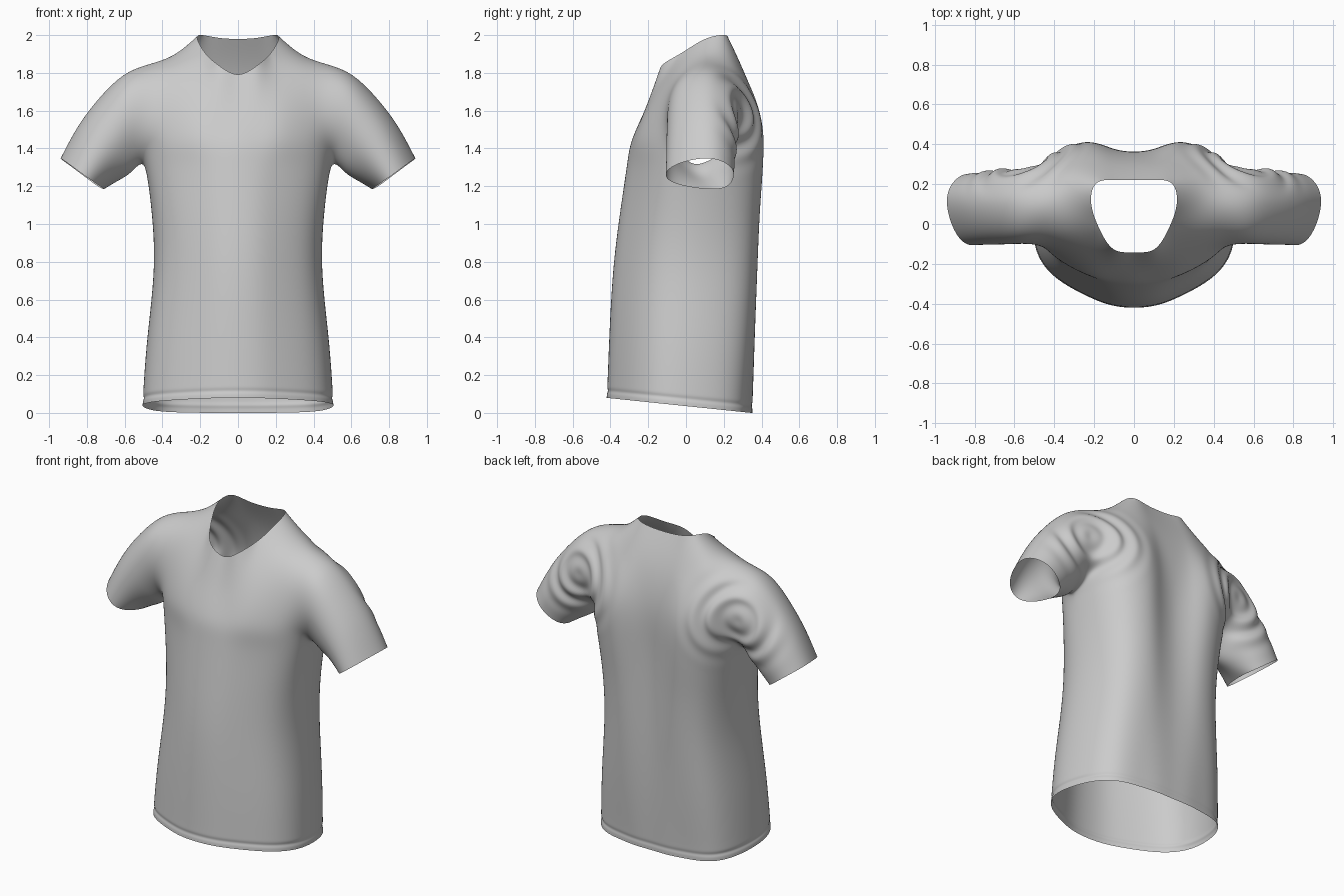
import bpy, bmesh, math
from mathutils import Vector as V

if "Cube" in bpy.data.objects:
    bpy.data.objects.remove(bpy.data.objects["Cube"])

# torso rings: z, half width, front depth, back depth, shoulder-blade bulge, tilt, side seam y
RINGS = [(.036, .505, .42, .35, 0, .104, -.03), (.13, .50, .415, .353, 0, .09, -.025),
         (.40, .48, .405, .36, .012, .04, -.01), (.75, .446, .385, .36, .03, .01, .015),
         (1.05, .457, .35, .358, .045, 0, .035), (1.31, .495, .312, .36, .06, 0, .05)]
# per column: fraction of width, front fraction, back fraction, bulge weight
COLS = [(0, 1, 1, 0), (.22, .97, 1, .3), (.45, .86, .96, 1),
        (.74, .65, .85, .8), (.93, .38, .52, .3), (1, 0, 0, 0)]
# upper columns from centre to armhole: front chest, over the shoulder, down the back
NECK0 = [(0, -.285, 1.45), (0, -.21, 1.62), (0, -.14, 1.79), None,
         (0, .22, 1.98), (0, .31, 1.78), (0, .36, 1.55)]
NECK1 = [(.11, -.275, 1.45), (.11, -.205, 1.63), (.1, -.13, 1.84), None,
         (.1, .22, 1.985), (.11, .31, 1.79), (.11, .37, 1.55)]
NECK2 = [(.23, -.25, 1.46), (.22, -.17, 1.67), (.17, -.03, 1.9), (.215, .1, 1.98),
         (.19, .205, 2.0), (.21, .31, 1.79), (.22, .40, 1.56)]
SHOULDER = [(.36, -.185, 1.46), (.34, -.13, 1.67), (.33, -.03, 1.83), (.34, .1, 1.89),
            (.34, .21, 1.87), (.36, .30, 1.75), (.36, .375, 1.55)]
YOKE = [(.45, -.12, 1.46), (.45, -.105, 1.63), (.46, -.04, 1.77), (.47, .08, 1.845),
        (.47, .2, 1.81), (.46, .29, 1.69), (.45, .315, 1.5)]
ARMHOLE = [(.53, -.06, 1.42), (.56, -.10, 1.57), (.58, -.05, 1.73), (.6, .08, 1.79),
           (.6, .2, 1.75), (.57, .275, 1.62), (.53, .23, 1.42)]
CUFF = [(.71, .12, 1.185), (.745, -.04, 1.21), (.81, -.105, 1.255), (.885, -.06, 1.31),
        (.935, .07, 1.345), (.925, .18, 1.335), (.85, .25, 1.28), (.75, .225, 1.205)]


def half_ring(z, w, yf, yb, blade, tilt, ys):
    front, back = [], []
    for fx, f, b, g in COLS:
        for row, y in ((front, ys - f * (yf + ys)), (back, ys + b * (yb - ys) + blade * g)):
            row.append(V((fx * w, y, z - tilt * y)))
    return front, back


bm = bmesh.new()


def patch(a, b):
    """Quads on both sides of the body between two rows of points."""
    for k in range(len(a) - 1):
        pts = (a[k], a[k + 1], b[k + 1], b[k])
        if None in pts:
            continue
        for s in (1, -1):
            bm.faces.new([bm.verts.new((p[0] * s, p[1], p[2])) for p in pts])


# torso tube
halves = [half_ring(*r) for r in RINGS]
loops = [f + b[-2::-1] for f, b in halves]
for lo, hi in zip(loops, loops[1:]):
    patch(lo, hi)

# chest, shoulders and back, leaving the neck open
front, back = halves[-1]
cols = [[front[i]] + c + [back[i]] for i, c in
        enumerate((NECK0, NECK1, NECK2, SHOULDER, YOKE, ARMHOLE))]
for a, b in zip(cols, cols[1:]):
    patch(a, b)

# sleeves
root = [V(p) for p in cols[-1][:8]]
sleeve = []
for t in (0, .33, .67, 1):
    loop = []
    for j, (p, q) in enumerate(zip(root, CUFF)):
        puff = .03 * math.sin(math.pi * t) * (1 - math.cos(j * math.pi / 4)) / 2
        loop.append(p.lerp(V(q), t) + V((puff * .7, 0, puff)))
    sleeve.append(loop + loop[:1])
for a, b in zip(sleeve, sleeve[1:]):
    patch(a, b)

bmesh.ops.remove_doubles(bm, verts=bm.verts, dist=.0005)
bmesh.ops.recalc_face_normals(bm, faces=bm.faces)
cage = bpy.data.meshes.new("shirt_cage")
bm.to_mesh(cage)
bm.free()
shirt = bpy.data.objects.new("shirt", cage)
bpy.context.collection.objects.link(shirt)
sub = shirt.modifiers.new("smooth_cloth", 'SUBSURF')
sub.levels = sub.render_levels = 4


def evaluated():
    cage.update()
    dg = bpy.context.evaluated_depsgraph_get()
    dg.update()
    return bpy.data.meshes.new_from_object(shirt.evaluated_get(dg))


# push the cage outward so the smoothed cloth passes through the given points
target = [v.co.copy() for v in cage.vertices]
for _ in range(3):
    m = evaluated()
    for v, goal in zip(cage.vertices, target):
        v.co += (goal - m.vertices[v.index].co) * .85
    bpy.data.meshes.remove(m)
cloth = evaluated()
shirt.modifiers.clear()
shirt.data = cloth

# folds behind the armholes and a stitched hem groove
for v in cloth.vertices:
    x, y, z = v.co
    if y > .1:
        r = math.hypot(abs(x) - .56, z - 1.58)
        v.co.y += .011 * math.sin(r * 55) * math.exp(-((r - .17) / .11) ** 2) * min(1, (y - .1) / .15)
    hem = z + .1 * y - .075
    groove = .005 * math.exp(-(hem / .012) ** 2)
    v.co.x -= groove * x * 2
    v.co.y -= groove * y * 2

for p in cloth.polygons:
    p.use_smooth = True
